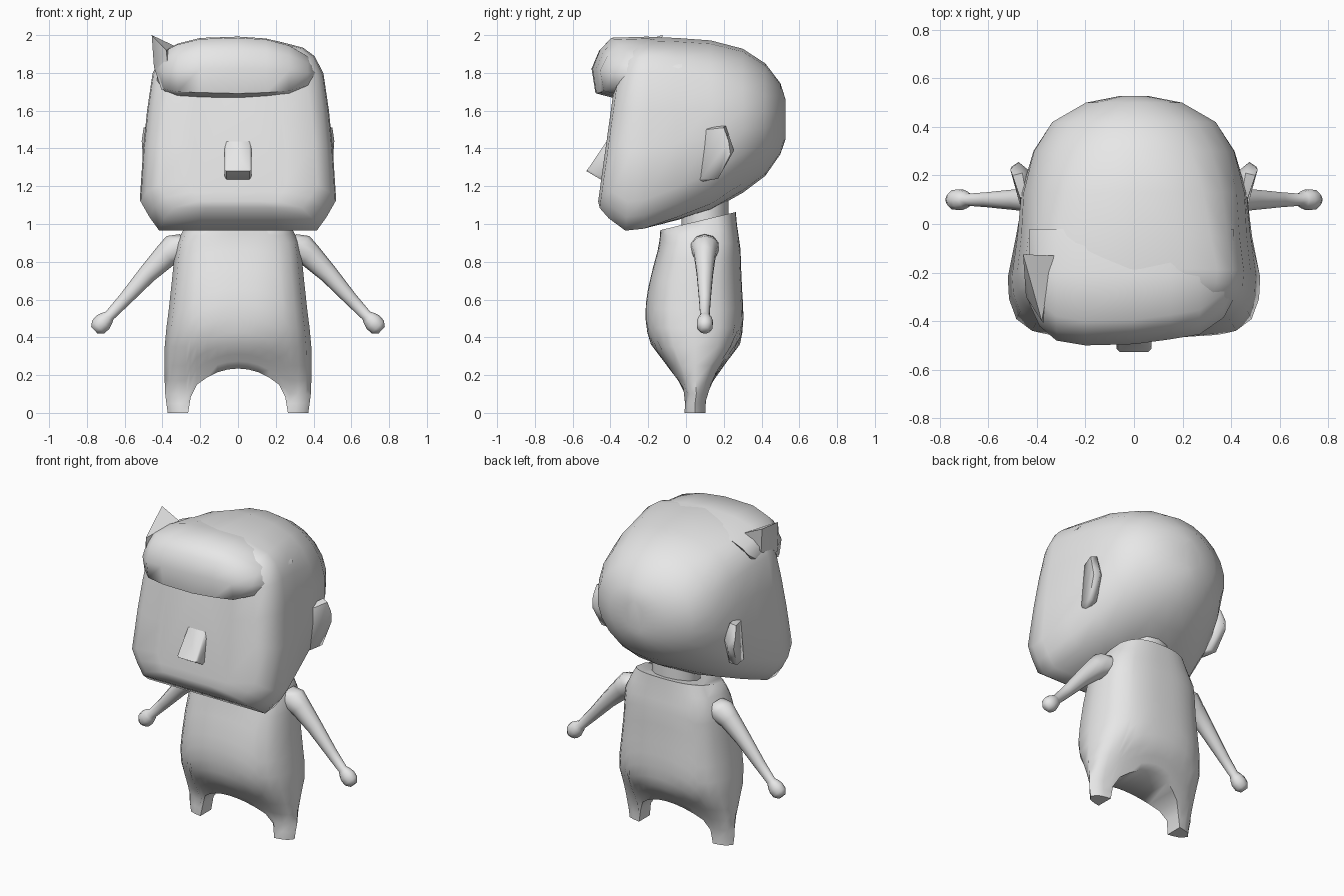
import bpy, bmesh, math
from mathutils import Vector

if "Cube" in bpy.data.objects:
    bpy.data.objects.remove(bpy.data.objects["Cube"])

grey = bpy.data.materials.new("plain grey")
grey.diffuse_color = (0.8, 0.8, 0.8, 1)
grey.use_nodes = True
grey.node_tree.nodes["Principled BSDF"].inputs["Base Color"].default_value = grey.diffuse_color


def finish(name, bm, angle=50):
    bmesh.ops.recalc_face_normals(bm, faces=bm.faces[:])
    me = bpy.data.meshes.new(name)
    bm.to_mesh(me)
    bm.free()
    ob = bpy.data.objects.new(name, me)
    bpy.context.collection.objects.link(ob)
    me.materials.append(grey)
    bpy.ops.object.select_all(action='DESELECT')
    ob.select_set(True)
    bpy.context.view_layer.objects.active = ob
    bpy.ops.object.shade_smooth_by_angle(angle=math.radians(angle))
    return ob


def loft(rings, caps=(True, True)):
    bm = bmesh.new()
    vs = [[bm.verts.new(p) for p in r] for r in rings]
    n = len(vs[0])
    for a, b in zip(vs, vs[1:]):
        for i in range(n):
            j = (i + 1) % n
            bm.faces.new((a[i], a[j], b[j], b[i]))
    for on, ring in zip(caps, (vs[0], vs[-1])):
        if on:
            bm.faces.new(ring)
    return bm, vs


def hull(name, pts, angle=50):
    bm = bmesh.new()
    for p in pts:
        bm.verts.new(p)
    bmesh.ops.convex_hull(bm, input=bm.verts[:])
    return finish(name, bm, angle)


def lookup(table, z):
    if z <= table[0][0]:
        return table[0][1:]
    for a, b in zip(table, table[1:]):
        if z <= b[0]:
            t = (z - a[0]) / (b[0] - a[0])
            return [p + (q - p) * t for p, q in zip(a[1:], b[1:])]
    return table[-1][1:]


# Head: boxy face section blending to a round back, lofted front to back
box = [(0, 0), (.4, 0), (.81, 0), (.91, .07), (1, .15), (.965, .42), (.925, .62),
       (.87, .81), (.78, .9), (.66, .945), (.39, .98), (0, 1)]
# y, bottom, top, half width, roundness, backward lean with height
stations = [(-.468, 1.12, 1.82, .26, 0, .14), (-.455, 1.085, 1.90, .42, 0, .14),
            (-.40, 1.03, 1.96, .485, 0, .13), (-.31, .965, 1.985, .515, 0, .08),
            (-.22, .975, 1.99, .52, 0, .04), (-.05, 1.02, 1.985, .495, .2, 0),
            (.13, 1.07, 1.972, .475, .5, 0), (.30, 1.165, 1.928, .42, .85, 0),
            (.42, 1.255, 1.85, .34, 1, 0), (.50, 1.37, 1.745, .2, 1, 0),
            (.527, 1.45, 1.66, .06, 1, 0)]
rings = []
for y, zb, zt, w, k, lean in stations:
    half = []
    for i, (bx, bt) in enumerate(box):
        a = -math.pi / 2 + math.pi * i / (len(box) - 1)
        x = w * (bx * (1 - k) + math.cos(a) * k)
        t = bt * (1 - k) + (math.sin(a) + 1) / 2 * k
        z = zb + (zt - zb) * t
        half.append((x, y + lean * (z - 1.1), z))
    rings.append(half + [(-x, yy, z) for x, yy, z in half[-2:0:-1]])
finish("head", loft(rings)[0], 60)

# Hair quiff: overhanging roll lofted across the forehead
rings = []
for x, yf, zb, zt in [(-.43, -.33, 1.76, 1.88), (-.39, -.42, 1.71, 1.92), (-.32, -.48, 1.695, 1.955),
                      (-.2, -.50, 1.69, 1.985), (0, -.495, 1.685, 1.992), (.15, -.475, 1.69, 1.982),
                      (.27, -.455, 1.70, 1.95), (.37, -.385, 1.73, 1.89), (.41, -.31, 1.77, 1.84)]:
    h = zt - zb
    rings.append([(x, -.15, zb + .1 * h), (x, yf + .12, zb - .02), (x, yf + .02, zb + .02 * h),
                  (x, yf, zb + .45 * h), (x, yf + .04, zb + .77 * h), (x, yf + .1, zt - .02 * h),
                  (x, -.2, zt), (x, -.02, zt - .12 * h)])
finish("hair_quiff", loft(rings)[0], 60)

# Pointed tuft at the side of the quiff
hull("hair_tuft", [(-.457, -.125, 2.0), (-.33, -.13, 1.94), (-.38, -.4, 1.92), (-.44, -.14, 1.84),
                   (-.405, -.37, 1.71), (-.445, -.3, 1.83), (-.36, -.42, 1.72)], 40)

# Nose wedge
hull("nose", [(s * x, y, z) for s in (-1, 1) for x, y, z in
              [(.06, -.415, 1.445), (.072, -.40, 1.43), (.072, -.515, 1.285), (.06, -.527, 1.28),
               (.072, -.44, 1.25), (.06, -.45, 1.235), (.06, -.38, 1.24)]], 40)

# Ears
for side, s in (("left", 1), ("right", -1)):
    hull("ear_" + side, [(s * x, y, z) for x, y, z in
                         [(.44, .10, 1.51), (.43, .06, 1.22), (.47, .11, 1.50), (.47, .08, 1.24),
                          (.50, .20, 1.51), (.51, .225, 1.44), (.505, .235, 1.37), (.485, .17, 1.24),
                          (.475, .255, 1.39), (.46, .21, 1.52), (.43, .17, 1.24), (.42, .21, 1.4)]], 60)

# Neck
rings = [[(.15 * math.cos(a), .1 + .125 * math.sin(a), z)
          for a in [math.tau * i / 12 for i in range(12)]] for z in (.95, 1.2)]
finish("neck", loft(rings)[0])

# Body: rings follow the arch between the legs; front and back join under it
# height, half width, front y, back y
profile = [(0, .372, -.02, .115), (.04, .378, -.02, .112), (.09, .385, -.005, .115),
           (.16, .388, -.04, .145), (.25, .39, -.10, .20), (.36, .388, -.185, .285),
           (.46, .378, -.215, .305), (.56, .365, -.215, .303), (.7, .35, -.195, .294),
           (.82, .338, -.16, .290), (.9, .325, -.14, .288), (.95, .295, -.138, .272), (1.02, .24, -.135, .26)]
# column position and height of the arch there
columns = [(0, .235), (.14, .23), (.28, .215), (.42, .188), (.56, .15), (.65, .085),
           (.71, 0), (.82, 0), (.93, 0), (1, 0)]
cols = [(-u, b) for u, b in columns[:0:-1]] + columns
n = len(cols)
order = [(u, b, 0) for u, b in cols] + [(u, b, 1) for u, b in cols[-2:0:-1]]
rows = [0, .05, .1, .17, .25, .35, .45, .55, .7, .82, .9, .95, 1]
rings = []
for v in rows:
    ring = []
    for u, b, back in order:
        z = b + (1.0 - b) * v
        w, f, r = lookup(profile, z)
        d = (1 - abs(u) ** 2.6) ** (1 / 2.6)
        mid = (f + r) / 2
        y = mid + (r - f) / 2 * d * (1 if back else -1)
        slant = .24 * y * max(0, (v - .9) / .1)
        ring.append((w * u, y, z + slant))
    rings.append(ring)
bm, vs = loft(rings, (False, True))
low = vs[0]
m = len(low)
for i in range(n - 1):
    quad = [low[i], low[i + 1], low[(m - i - 1) % m], low[(m - i) % m]]
    bm.faces.new(list(dict.fromkeys(quad)))
finish("body", bm, 60)

# Arms with small fists: tapered tubes
path = [(.25, .885, .085), (.32, .875, .085), (.38, .835, .066), (.48, .735, .05), (.60, .60, .036),
        (.68, .515, .029), (.695, .50, .040), (.715, .48, .049), (.74, .455, .047), (.76, .437, .025)]
for side, s in (("left", 1), ("right", -1)):
    rings = []
    axis = Vector((.69, 0, .72))
    for x, z, r in path:
        c = Vector((x, .1, z))
        ring = [c + axis * r * math.cos(a) + Vector((0, .9 * r * math.sin(a), 0))
                for a in [math.tau * i / 10 for i in range(10)]]
        rings.append([(s * p.x, p.y, p.z) for p in ring])
    finish("arm_" + side, loft(rings)[0], 60)
